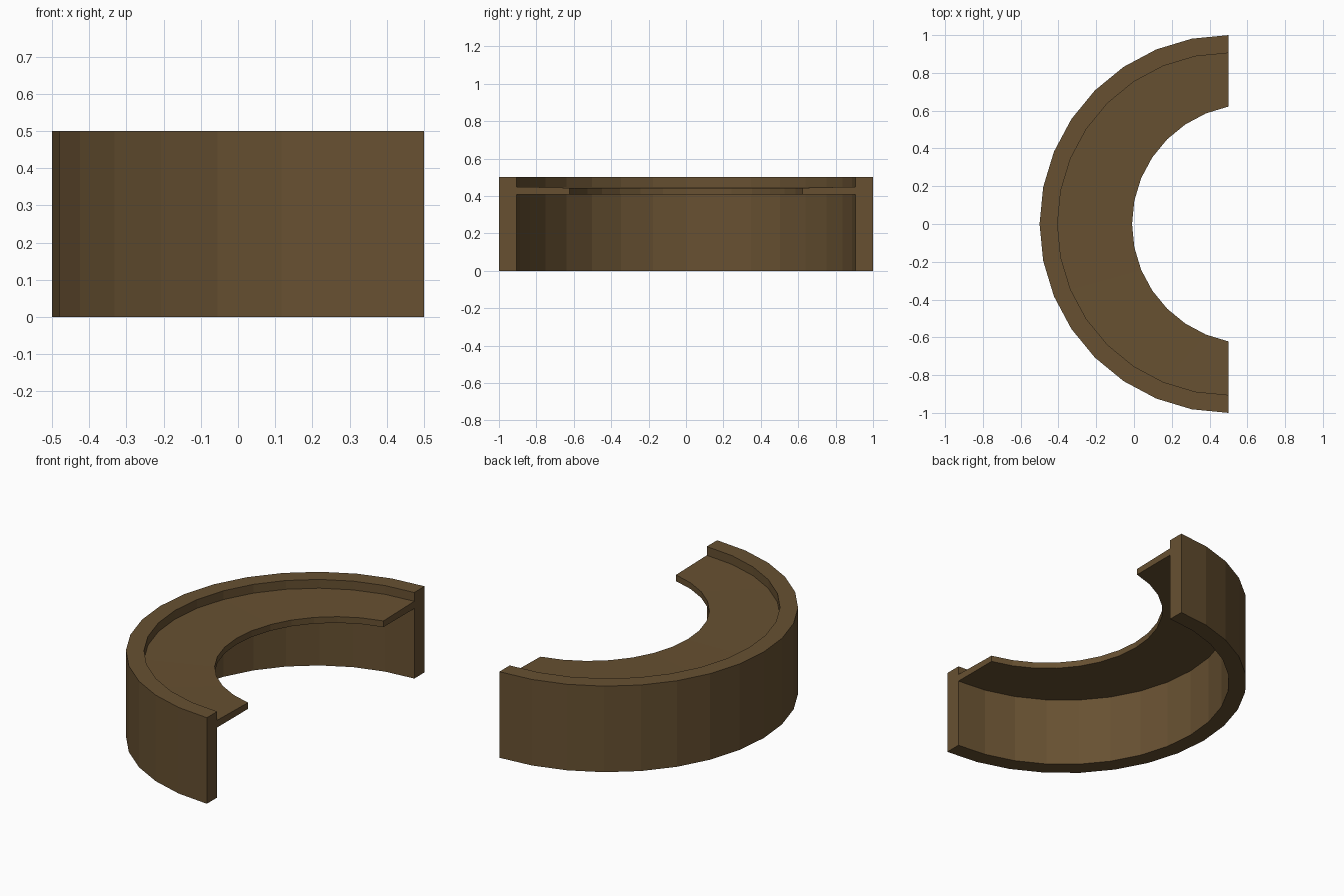
import bpy, bmesh, math

if "Cube" in bpy.data.objects:
    bpy.data.objects.remove(bpy.data.objects["Cube"])

wood = bpy.data.materials.new("dark brown wood")
wood.diffuse_color = (0.135, 0.081, 0.031, 1)
wood.use_nodes = True
wood.node_tree.nodes["Principled BSDF"].inputs["Base Color"].default_value = wood.diffuse_color

STEP = math.pi / 16          # 32-sided circles
HALF = range(8, 25)          # the half facing -x


def arc(cx, r, first=8, last=24):
    """17 points along the half circle; steps outside first..last are clamped."""
    pts = []
    for k in HALF:
        a = STEP * min(max(k, first), last)
        pts.append((cx + r * math.cos(a), r * math.sin(a)))
    return pts


def curved_bar(name, outer, inner, bottom, top_outer, top_inner):
    """Sweep a four-cornered section between an outer and an inner arc."""
    bm = bmesh.new()
    rings = []
    for (ox, oy), (ix, iy) in zip(outer, inner):
        rings.append([bm.verts.new(p) for p in (
            (ox, oy, bottom), (ox, oy, top_outer),
            (ix, iy, top_inner), (ix, iy, bottom))])
    for a, b in zip(rings, rings[1:]):
        for i in range(4):
            j = (i + 1) % 4
            bm.faces.new((a[i], a[j], b[j], b[i]))
    bm.faces.new(rings[0])
    bm.faces.new(rings[-1])
    bmesh.ops.remove_doubles(bm, verts=bm.verts, dist=1e-5)
    bmesh.ops.recalc_face_normals(bm, faces=bm.faces)
    me = bpy.data.meshes.new(name)
    bm.to_mesh(me)
    bm.free()
    me.materials.append(wood)
    ob = bpy.data.objects.new(name, me)
    bpy.context.collection.objects.link(ob)
    return ob


# Outer wall
curved_bar("curved_wall", arc(0.5, 1.0), arc(0.5, 0.905), 0, 0.5, 0.5)

# Seat board set just below the rim, with its off-centre inner edge
curved_bar("seat_board", arc(0.5, 0.905), arc(0.6236, 0.634, 9, 23),
           0.407, 0.449, 0.443)
